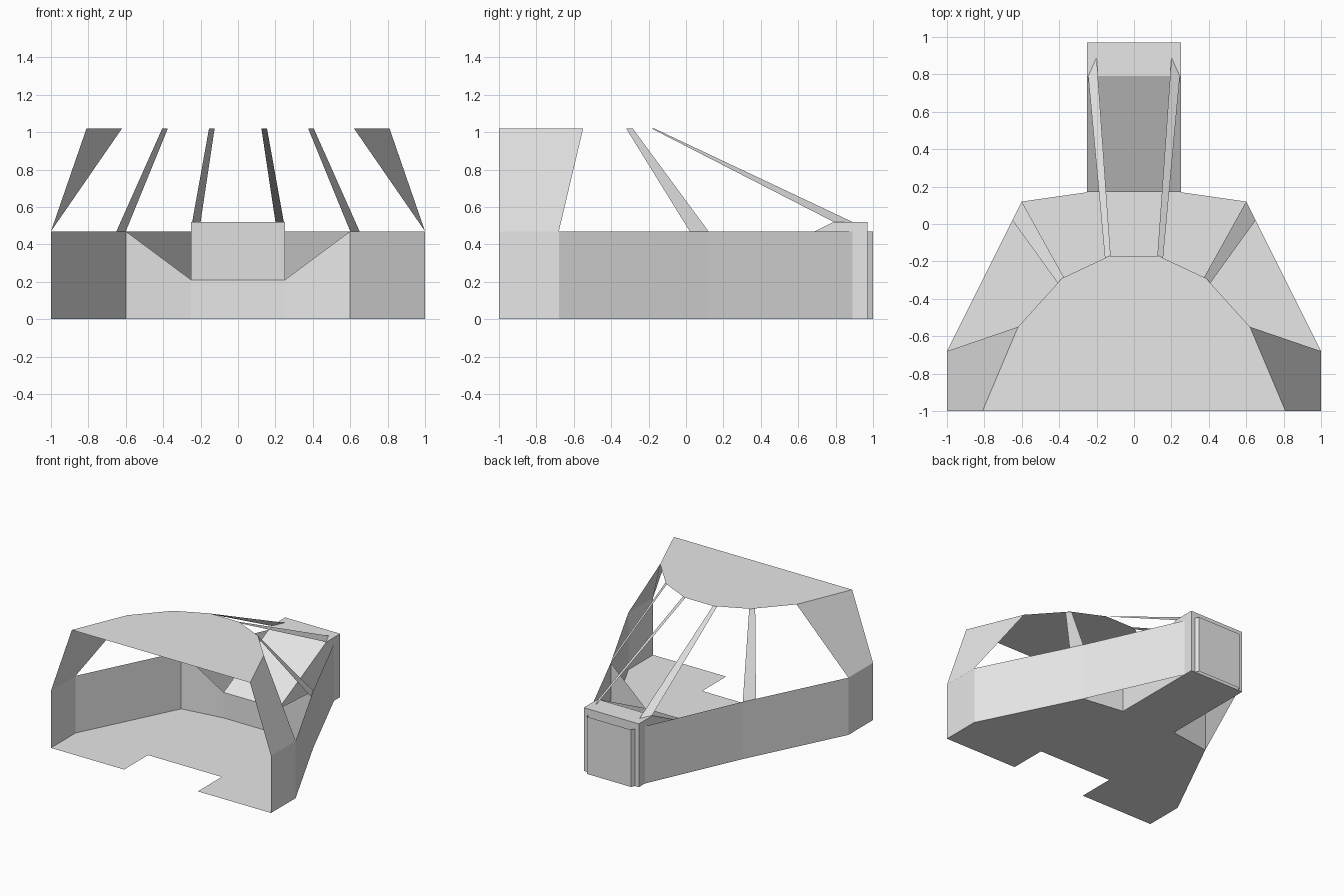
import bpy

cube = bpy.data.objects.get("Cube")
if cube:
    bpy.data.objects.remove(cube, do_unlink=True)

# One plain grey for the whole shell
grey = bpy.data.materials.new("plain_grey")
grey.use_nodes = True
grey.diffuse_color = (0.8, 0.8, 0.8, 1)
grey.node_tree.nodes["Principled BSDF"].inputs["Base Color"].default_value = (0.8, 0.8, 0.8, 1)

SILL, ROOF, STEP, NOSE = 0.47, 1.02, 0.21, 0.52   # key heights


def sheet(name, verts, faces=None, mirror=False):
    """Thin flat-faced part, optionally mirrored across x."""
    mesh = bpy.data.meshes.new(name)
    mesh.from_pydata(verts, [], faces or [range(len(verts))])
    mesh.materials.append(grey)
    obj = bpy.data.objects.new(name, mesh)
    bpy.context.collection.objects.link(obj)
    if mirror:
        mod = obj.modifiers.new("mirror", "MIRROR")
        mod.use_axis[0] = True
        mod.use_mirror_merge = False
    return obj


def flat(half, z):
    """Full symmetric outline at height z from its +x half."""
    return [(x, y, z) for x, y in half] + [(-x, y, z) for x, y in reversed(half)]


# Floor with a rectangular entry notch in the front edge
sheet("floor", flat([(0.335, -0.69), (0.335, -1), (1, -1), (1, -0.68),
                     (0.6, 0.12), (0.25, 0.17)], 0))

# Roof with a faceted rear edge
sheet("roof", flat([(0.81, -1), (0.62, -0.55), (0.385, -0.29), (0.13, -0.17)], ROOF))

# Outer walls running from the front to the narrow tail
path = [(1, -1), (1, -0.68), (0.6, 0.12), (0.2, 1)]
n = len(path)
sheet("side_wall", [(x, y, z) for z in (0, SILL) for x, y in path],
      [(i, i + 1, i + 1 + n, i + n) for i in range(n - 1)], mirror=True)
sheet("tail_panel", [(0.2, 1, 0), (-0.2, 1, 0), (-0.2, 1, SILL), (0.2, 1, SILL)])

# Slanted inner bulkhead beside the console
sheet("bulkhead", [(0.25, 0.17, 0), (0.6, 0.12, 0), (0.6, 0.12, SILL), (0.25, 0.17, STEP)],
      mirror=True)

# Console: side profile extruded across x, closed on all sides
profile = [(0.17, 0), (0.97, 0), (0.97, NOSE), (0.79, NOSE), (0.17, STEP)]
k = len(profile)
sheet("console", [(x, y, z) for x in (-0.25, 0.25) for y, z in profile],
      [tuple(reversed(range(k))), tuple(range(k, 2 * k))]
      + [(i, (i + 1) % k, (i + 1) % k + k, i + k) for i in range(k)])

# Window pillars between sill and roof
sheet("front_pillar", [(1, -1, SILL), (1, -0.68, SILL), (0.62, -0.55, ROOF),
                       (0.81, -1, ROOF)], mirror=True)
sheet("middle_pillar", [(0.65, 0.02, SILL), (0.6, 0.12, SILL), (0.375, -0.285, ROOF),
                        (0.405, -0.32, ROOF)], mirror=True)
sheet("rear_pillar", [(0.245, 0.79, NOSE), (0.2, 0.89, NOSE), (0.125, -0.17, ROOF),
                      (0.155, -0.185, ROOF)], mirror=True)
